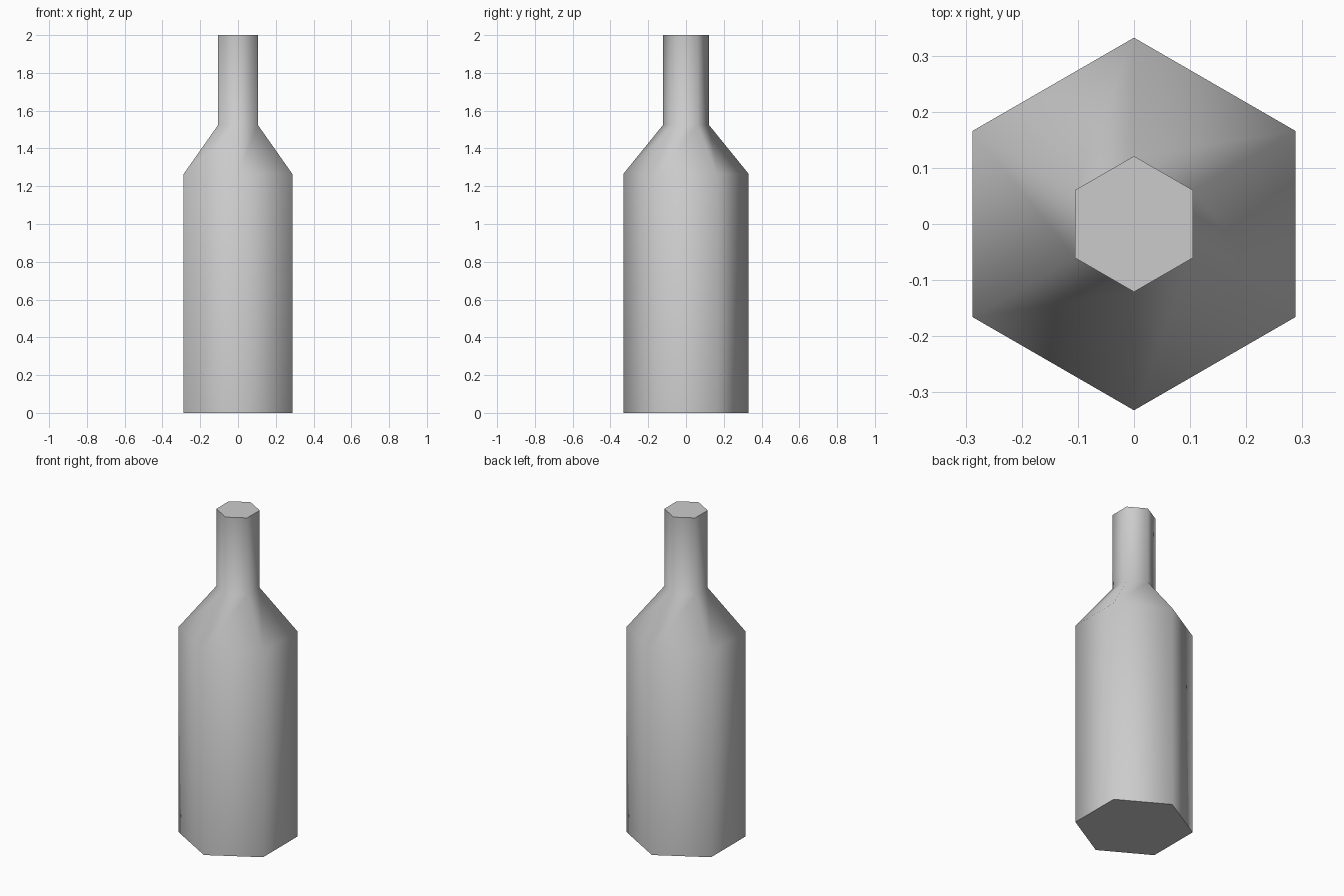
import bpy
import bmesh
import math

cube = bpy.data.objects.get("Cube")
if cube:
    bpy.data.objects.remove(cube, do_unlink=True)

SIDES = 6
# Bottle profile from base to mouth: (radius, height)
PROFILE = [(0.332, 0.0), (0.332, 1.265), (0.121, 1.525), (0.121, 2.0)]

# Plain grey surface
grey = bpy.data.materials.new("plain_grey")
grey.use_nodes = True
colour = (0.6, 0.6, 0.6, 1.0)
grey.diffuse_color = colour
grey.node_tree.nodes["Principled BSDF"].inputs["Base Color"].default_value = colour


def ring(bm, radius, height):
    """Hexagonal ring with corners pointing to front and back."""
    angles = [math.pi / 2 + i * math.tau / SIDES for i in range(SIDES)]
    return [bm.verts.new((radius * math.cos(a), radius * math.sin(a), height))
            for a in angles]


# Body, shoulder and neck
bm = bmesh.new()
rings = [ring(bm, r, z) for r, z in PROFILE]
for low, high in zip(rings, rings[1:]):
    for i in range(SIDES):
        j = (i + 1) % SIDES
        bm.faces.new((low[i], low[j], high[j], high[i]))

# Base and closed mouth
bm.faces.new(rings[0][::-1])
bm.faces.new(rings[-1])

mesh = bpy.data.meshes.new("bottle")
bm.to_mesh(mesh)
bm.free()
mesh.materials.append(grey)
bottle = bpy.data.objects.new("bottle", mesh)
bpy.context.collection.objects.link(bottle)

# Smooth sides with crisp base and mouth edges
bpy.ops.object.select_all(action='DESELECT')
bottle.select_set(True)
bpy.context.view_layer.objects.active = bottle
bpy.ops.object.shade_smooth_by_angle(angle=math.radians(70))
